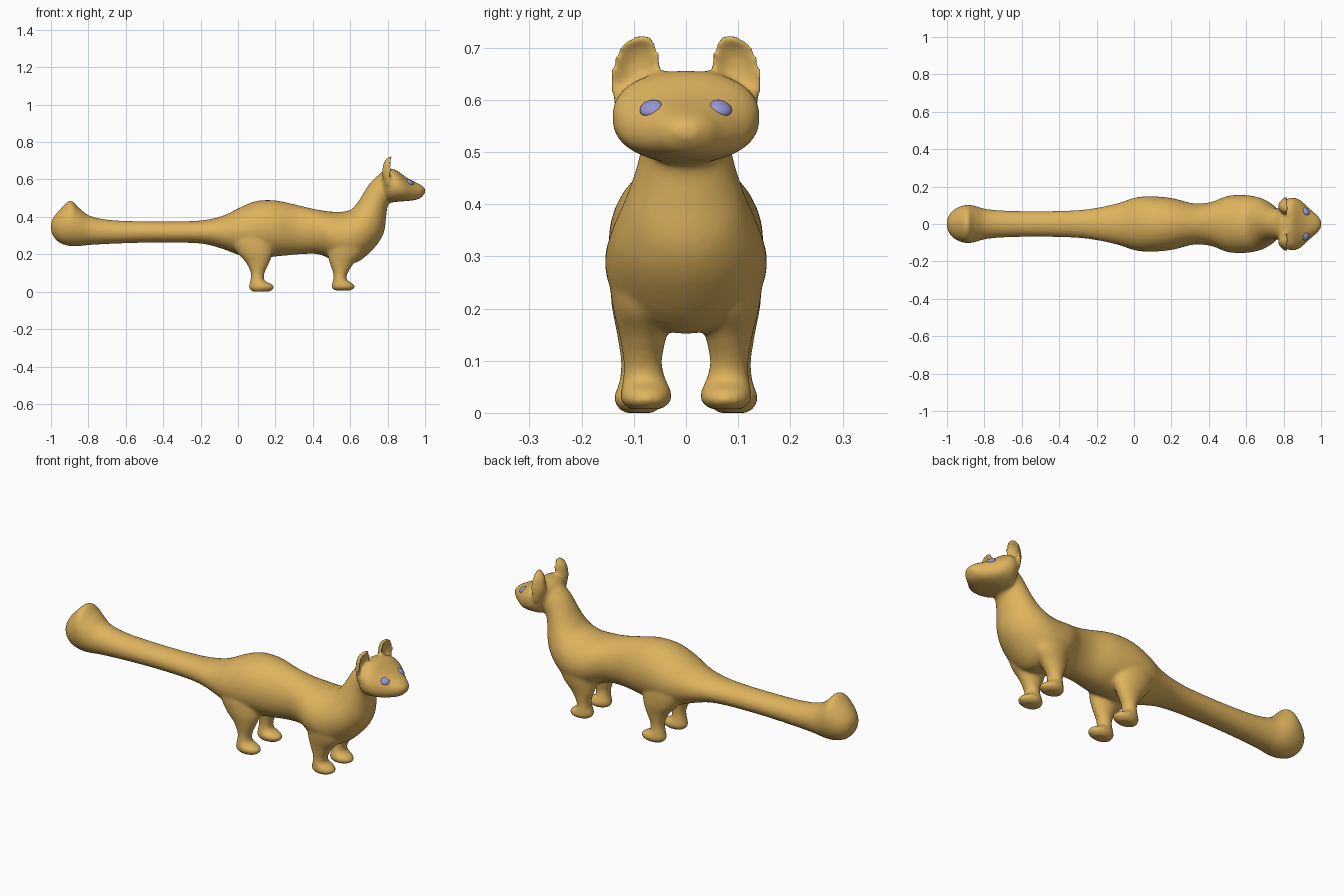
import bpy, bmesh, math
from mathutils import Vector

if "Cube" in bpy.data.objects:
    bpy.data.objects.remove(bpy.data.objects["Cube"])

SEG = 32
SUB = 4


def spline(rows):
    """Catmull-Rom interpolation of parameter rows."""
    out = []
    n = len(rows)
    for i in range(n - 1):
        p0, p1, p2, p3 = (rows[max(0, min(n - 1, i + k))] for k in (-1, 0, 1, 2))
        for s in range(SUB):
            t = s / SUB
            out.append([0.5 * (2 * b + (c - a) * t + (2 * a - 5 * b + 4 * c - d) * t * t
                               + (3 * b - a - 3 * c + d) * t ** 3)
                        for a, b, c, d in zip(p0, p1, p2, p3)])
    return out + [list(rows[-1])]


def loft(bm, rings, power=1.0):
    """Skin rings of (centre, side axis, other axis, bend) into a closed solid."""
    def soft(v):
        return math.copysign(abs(v) ** power, v)
    loops = []
    for c, u, v, bend in rings:
        loop = []
        for k in range(SEG):
            a = 2 * math.pi * k / SEG
            ca, sa = soft(math.cos(a)), soft(math.sin(a))
            loop.append(bm.verts.new(c + u * ca + v * sa + bend * ca * ca))
        loops.append(loop)
    for a, b in zip(loops, loops[1:]):
        for k in range(SEG):
            j = (k + 1) % SEG
            bm.faces.new((a[k], a[j], b[j], b[k]))
    bm.faces.new(loops[0])
    bm.faces.new(loops[-1])


def trunk(bm, rows, power=1.0):
    """Rows: top x, top z, bottom x, bottom z, half width."""
    rings = []
    for tx, tz, bx, bz, w in spline(rows):
        top, bot = Vector((tx, 0, tz)), Vector((bx, 0, bz))
        rings.append(((top + bot) / 2, Vector((0, w, 0)), (top - bot) / 2, Vector()))
    loft(bm, rings, power)


def column(bm, rows, side):
    """Rows: x, y, z, radius along y, radius along x, forward bend of the edges."""
    loft(bm, [(Vector((x, side * y, z)), Vector((0, ry, 0)), Vector((rx, 0, 0)),
               Vector((cup, 0, 0))) for x, y, z, ry, rx, cup in spline(rows)])


def material(name, color):
    m = bpy.data.materials.new(name)
    m.diffuse_color = (*color, 1)
    m.use_nodes = True
    m.node_tree.nodes["Principled BSDF"].inputs["Base Color"].default_value = m.diffuse_color
    return m


bm = bmesh.new()

# tail, torso and neck
trunk(bm, [
    (-1.0, .365, -1.0, .335, .015), (-.985, .40, -.99, .30, .05),
    (-.945, .447, -.955, .262, .085), (-.895, .488, -.90, .244, .102),
    (-.85, .448, -.85, .244, .097), (-.79, .405, -.79, .25, .08),
    (-.68, .383, -.68, .256, .071), (-.5, .376, -.5, .262, .068),
    (-.3, .376, -.3, .262, .074), (-.18, .383, -.18, .255, .09),
    (-.08, .406, -.08, .228, .113), (.01, .45, .01, .195, .142),
    (.1, .485, .1, .18, .148), (.2, .488, .22, .19, .137),
    (.31, .465, .33, .20, .11), (.4, .444, .43, .20, .118),
    (.48, .43, .52, .165, .15), (.55, .427, .63, .155, .155),
    (.605, .44, .725, .23, .142), (.645, .485, .778, .31, .116),
    (.675, .535, .792, .40, .094), (.705, .58, .80, .455, .084),
    (.745, .62, .82, .49, .082)])

# head and snout
trunk(bm, [
    (.75, .62, .785, .50, .06), (.78, .648, .805, .478, .112),
    (.82, .656, .835, .479, .138), (.85, .648, .865, .482, .141),
    (.885, .622, .895, .484, .127), (.915, .602, .925, .487, .10),
    (.95, .585, .955, .492, .07), (.98, .57, .98, .504, .047),
    (1.0, .552, 1.0, .528, .02)], .88)

FRONT_LEG = [
    (.57, .07, .32, .06, .10, 0), (.575, .078, .26, .068, .105, 0),
    (.572, .08, .20, .06, .092, 0), (.555, .082, .15, .046, .064, 0),
    (.548, .083, .10, .037, .039, 0), (.546, .08, .065, .041, .036, 0),
    (.558, .077, .043, .048, .056, 0), (.563, .077, .022, .048, .062, 0),
    (.56, .077, .007, .03, .042, 0)]
HIND_LEG = [
    (.06, .07, .34, .06, .10, 0), (.07, .078, .28, .066, .115, 0),
    (.09, .086, .21, .057, .096, 0), (.105, .09, .155, .043, .062, 0),
    (.105, .09, .10, .035, .037, 0), (.104, .09, .06, .038, .038, 0),
    (.122, .09, .038, .046, .062, 0), (.126, .09, .018, .046, .066, 0),
    (.122, .09, 0, .03, .045, 0)]
EAR = [
    (.805, .088, .57, .046, .02, 0), (.788, .094, .62, .05, .016, .025),
    (.785, .094, .66, .049, .013, .034), (.793, .091, .695, .039, .012, .024),
    (.81, .086, .715, .024, .011, .009), (.824, .083, .727, .008, .006, 0)]

# paired legs and cupped ears
for side in (-1, 1):
    for part in (FRONT_LEG, HIND_LEG, EAR):
        column(bm, part, side)

bmesh.ops.recalc_face_normals(bm, faces=bm.faces)
mesh = bpy.data.meshes.new("body")
bm.to_mesh(mesh)
bm.free()
body = bpy.data.objects.new("body", mesh)
bpy.context.collection.objects.link(body)
mesh.materials.append(material("tan_fur", (.73, .45, .11)))

# fuse the parts into one soft skin
rm = body.modifiers.new("fuse", 'REMESH')
rm.mode = 'VOXEL'
rm.voxel_size = .0075
rm.use_smooth_shade = True
sm = body.modifiers.new("soften", 'SMOOTH')
sm.factor = .5
sm.iterations = 8

# eyes set on the face surface
deps = bpy.context.evaluated_depsgraph_get()
skin = body.evaluated_get(deps)
violet = material("violet_eye", (.31, .31, .65))
for side, name in ((-1, "right_eye"), (1, "left_eye")):
    hit, loc, nor, _ = skin.ray_cast(Vector((2, side * .068, .586)), Vector((-1, 0, 0)))
    if not hit:
        loc, nor = Vector((.89, side * .068, .586)), Vector((.8, side * .4, .4)).normalized()
    bpy.ops.mesh.primitive_uv_sphere_add(segments=24, ring_count=16, radius=1, location=loc - nor * .003)
    eye = bpy.context.object
    eye.name = name
    eye.rotation_euler = nor.to_track_quat('Z', 'Y').to_euler()
    eye.scale = (.023, .021, .012)
    eye.data.materials.append(violet)
    bpy.ops.object.shade_smooth()
